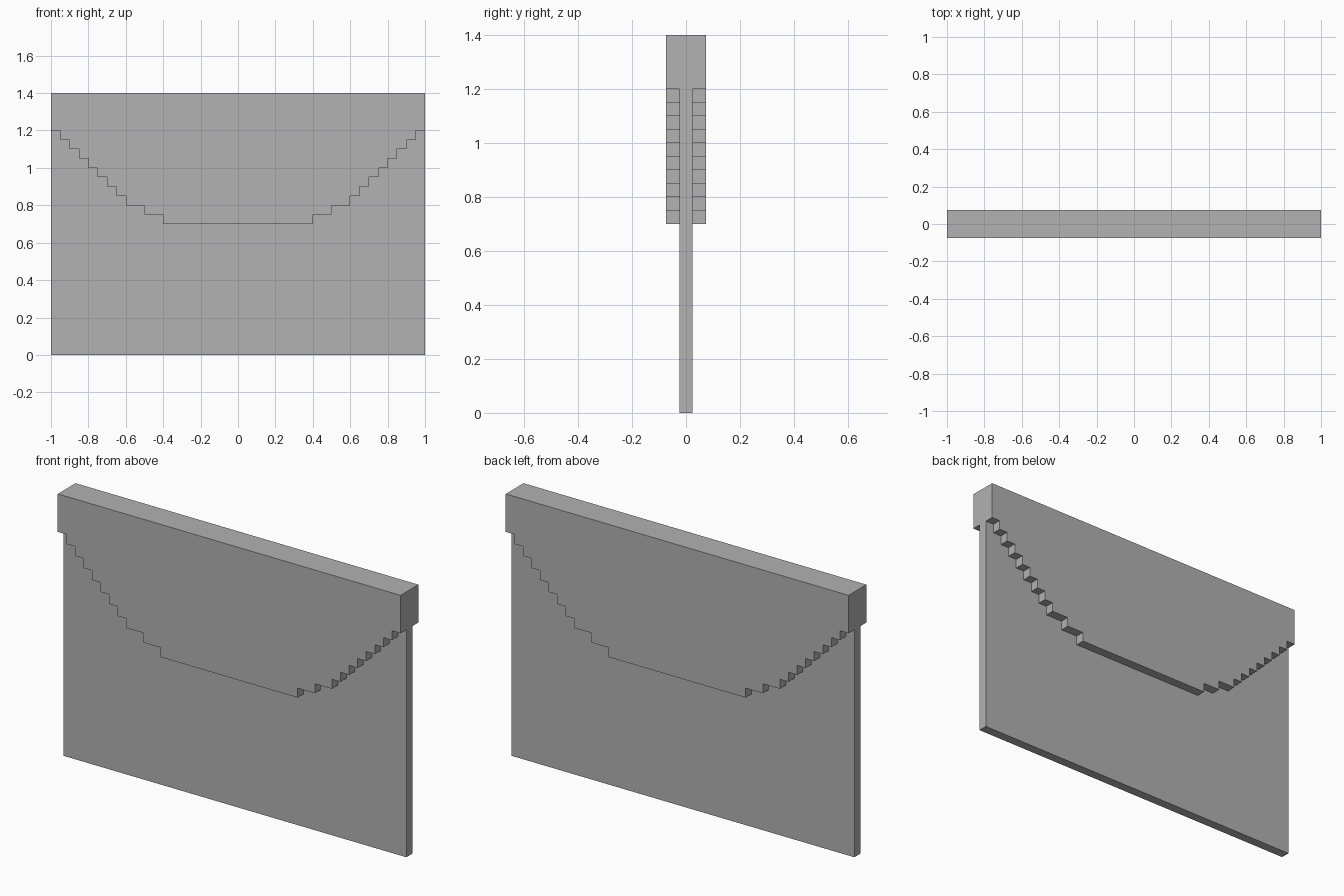
import bpy
import bmesh

cube = bpy.data.objects.get("Cube")
if cube:
    bpy.data.objects.remove(cube, do_unlink=True)

# One plain grey for the whole model
GREY = (0.445, 0.445, 0.445, 1.0)
grey = bpy.data.materials.new("plain grey")
grey.use_nodes = True
grey.diffuse_color = GREY
grey.node_tree.nodes["Principled BSDF"].inputs["Base Color"].default_value = GREY


def extruded(name, outline, half_depth):
    """Solid made by extruding an (x, z) outline through y."""
    bm = bmesh.new()
    face = bm.faces.new([bm.verts.new((x, -half_depth, z)) for x, z in outline])
    result = bmesh.ops.extrude_face_region(bm, geom=[face])
    moved = [v for v in result["geom"] if isinstance(v, bmesh.types.BMVert)]
    bmesh.ops.translate(bm, verts=moved, vec=(0, 2 * half_depth, 0))
    bmesh.ops.recalc_face_normals(bm, faces=bm.faces)
    mesh = bpy.data.meshes.new(name)
    bm.to_mesh(mesh)
    bm.free()
    mesh.materials.append(grey)
    obj = bpy.data.objects.new(name, mesh)
    bpy.context.collection.objects.link(obj)
    return obj


TOP, SHOULDER, STEP = 1.4, 1.2, 0.05

# Thin panel, ending inside the thick header
extruded("thin_panel", [(-1, 0), (1, 0), (1, SHOULDER), (-1, SHOULDER)], 0.025)

# Thick header with a stepped lower edge: narrow treads, then two wide ones
treads = [STEP] * 8 + [2 * STEP] * 2
x, z = 1.0, SHOULDER
right_steps = [(x, z)]
for tread in treads:
    x -= tread
    right_steps.append((x, z))
    z -= STEP
    right_steps.append((x, z))
left_steps = [(-px, pz) for px, pz in reversed(right_steps)]
extruded("stepped_header", [(-1, TOP), (1, TOP)] + right_steps + left_steps, 0.074)
